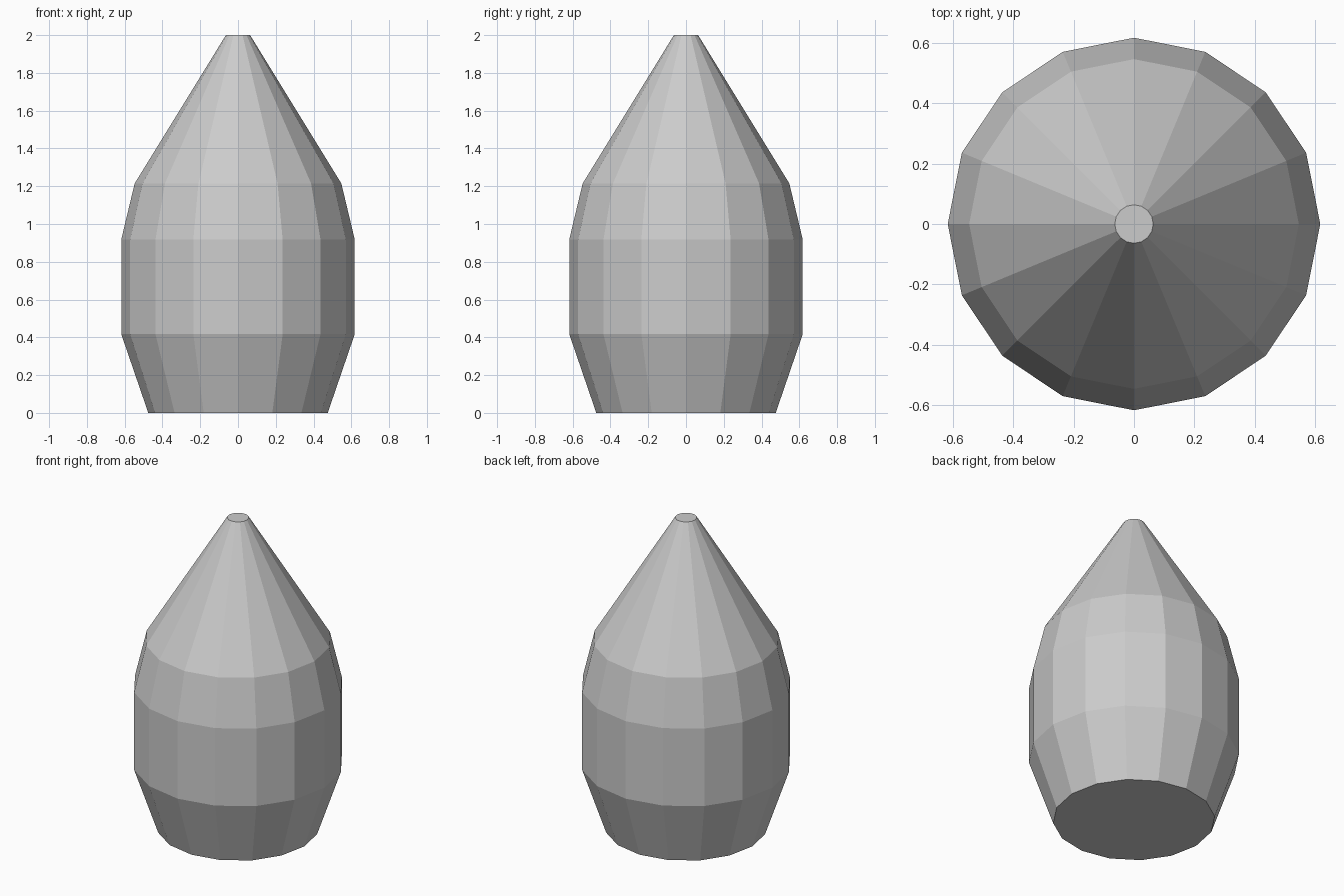
import bpy, bmesh
from math import cos, sin, tau

if "Cube" in bpy.data.objects:
    bpy.data.objects.remove(bpy.data.objects["Cube"])

SIDES = 16
# Profile from base to tip: (radius, height)
PROFILE = [(0.475, 0.0), (0.618, 0.417), (0.618, 0.918), (0.547, 1.215), (0.064, 2.0)]

bm = bmesh.new()

# Rings of the faceted body
rings = [[bm.verts.new((r * cos(tau * i / SIDES), r * sin(tau * i / SIDES), z))
          for i in range(SIDES)] for r, z in PROFILE]

# Side facets
for low, high in zip(rings, rings[1:]):
    for i in range(SIDES):
        j = (i + 1) % SIDES
        bm.faces.new((low[i], low[j], high[j], high[i]))

# Flat base and tip
bm.faces.new(rings[0][::-1])
bm.faces.new(rings[-1])

mesh = bpy.data.meshes.new("pointed_body")
bm.to_mesh(mesh)
bm.free()
bpy.context.collection.objects.link(bpy.data.objects.new("pointed_body", mesh))
